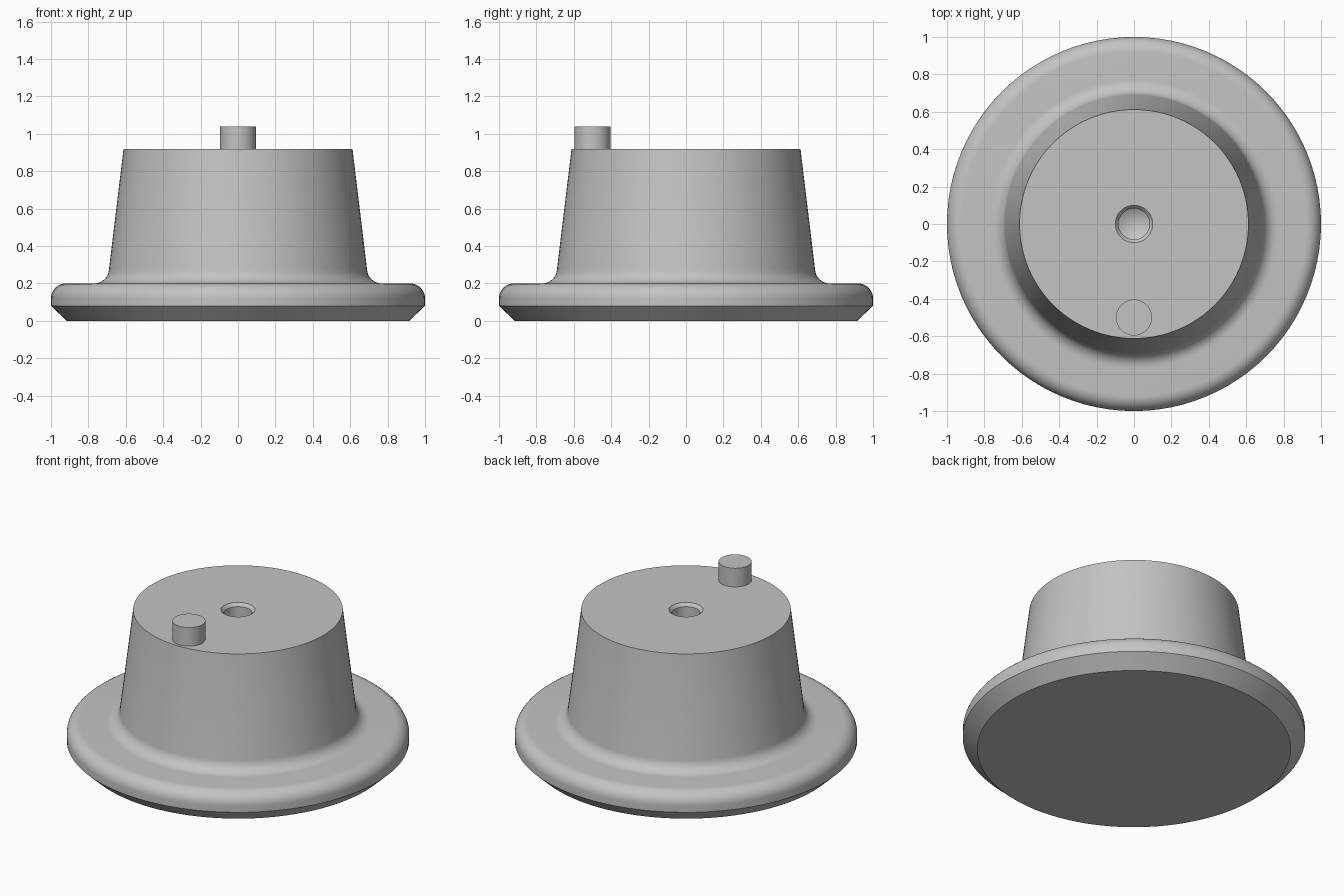
import bpy, bmesh
from math import sin, cos, radians, pi
from mathutils import Matrix

if "Cube" in bpy.data.objects:
    bpy.data.objects.remove(bpy.data.objects["Cube"])

SEGMENTS = 96

grey = bpy.data.materials.new("grey")
grey.diffuse_color = (0.55, 0.55, 0.55, 1)
grey.use_nodes = True
grey.node_tree.nodes["Principled BSDF"].inputs["Base Color"].default_value = grey.diffuse_color


def arc(cx, cz, r, start, end, steps=10):
    """Points on a circular arc in the profile plane, angles in degrees."""
    angles = [radians(start + (end - start) * i / steps) for i in range(steps + 1)]
    return [(cx + r * cos(a), cz + r * sin(a)) for a in angles]


def lathe(name, profile, x=0, y=0):
    """Revolve an (r, z) profile that starts and ends on the axis."""
    bm = bmesh.new()
    verts = [bm.verts.new((r, 0, z)) for r, z in profile]
    edges = [bm.edges.new(pair) for pair in zip(verts, verts[1:])]
    bmesh.ops.spin(bm, geom=verts + edges, axis=(0, 0, 1), cent=(0, 0, 0),
                   angle=2 * pi, steps=SEGMENTS, use_merge=True)
    bmesh.ops.remove_doubles(bm, verts=bm.verts, dist=1e-5)
    bmesh.ops.recalc_face_normals(bm, faces=bm.faces)
    bmesh.ops.transform(bm, matrix=Matrix.Translation((x, y, 0)), verts=bm.verts)
    mesh = bpy.data.meshes.new(name)
    bm.to_mesh(mesh)
    bm.free()
    mesh.materials.append(grey)
    obj = bpy.data.objects.new(name, mesh)
    bpy.context.collection.objects.link(obj)
    bpy.ops.object.select_all(action='DESELECT')
    obj.select_set(True)
    bpy.context.view_layer.objects.active = obj
    bpy.ops.object.shade_smooth_by_angle(angle=radians(30))
    return obj


# Flanged body: chamfered base, rounded rim, fillet, tapered wall, drilled centre hole
body_profile = (
    [(0, 0), (0.915, 0), (1, 0.08)]
    + arc(0.92, 0.12, 0.08, 0, 90)          # rounded rim
    + arc(0.77, 0.28, 0.08, 270, 187)       # fillet between flange and wall
    + [(0.612, 0.92), (0.1, 0.92)]          # tapered wall and flat top
    + [(0.083, 0.90), (0.083, 0.68), (0, 0.63)]  # countersunk hole with cone bottom
)
lathe("flanged_body", body_profile)

# Locating pin near the front edge of the top
lathe("locating_pin", [(0, 0.90), (0.096, 0.90), (0.096, 1.04), (0, 1.04)], y=-0.5)
